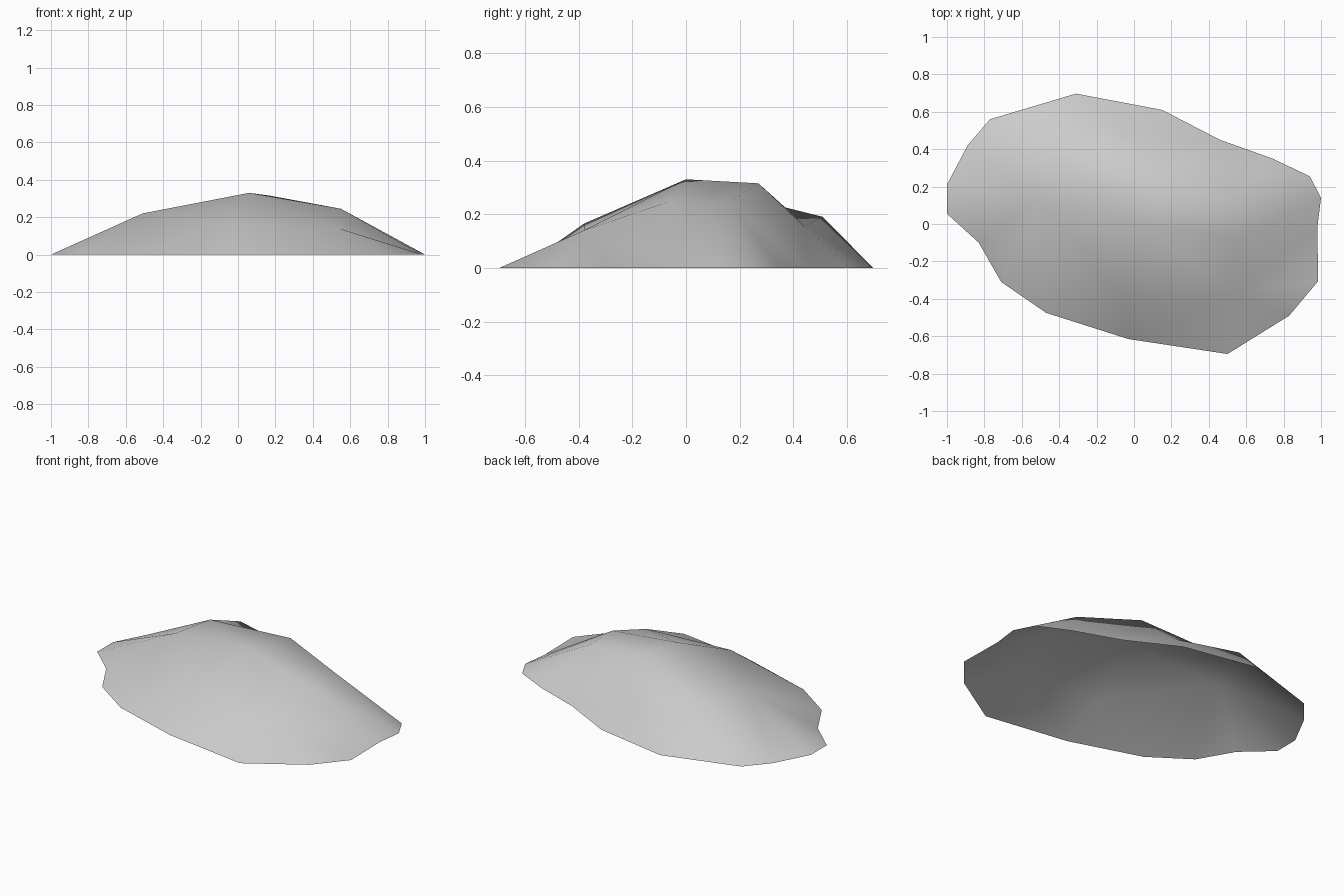
import bpy
import bmesh
from mathutils import Vector
from mathutils.geometry import delaunay_2d_cdt

default_cube = bpy.data.objects.get("Cube")
if default_cube:
    bpy.data.objects.remove(default_cube, do_unlink=True)


def make_material(name, colour):
    material = bpy.data.materials.new(name)
    material.use_nodes = True
    material.diffuse_color = colour
    shader = next(n for n in material.node_tree.nodes if n.type == "BSDF_PRINCIPLED")
    shader.inputs["Base Color"].default_value = colour
    shader.inputs["Roughness"].default_value = 0.8
    return material


# Ground outline of the rock, anticlockwise from its left end
outline = [
    (1, .14), (.94, .255), (.74, .35), (.46, .45), (.15, .61), (-.31, .697),
    (-.77, .56), (-.89, .42), (-1, .21), (-1, .055), (-.83, -.1), (-.71, -.31),
    (-.47, -.475), (-.03, -.615), (.5, -.695), (.83, -.49), (.985, -.305), (.98, -.02),
]

# Peaks and shoulders that shape the mound
peaks = {
    "summit": (.06, 0, .33),
    "back_summit": (.17, .27, .315),
    "left_shoulder": (.55, .16, .245),
    "left_front_shoulder": (.55, -.07, .245),
    "front_left_knee": (.54, -.38, .14),
    "front_knee": (-.04, -.38, .165),
    "right_shoulder": (-.51, .12, .22),
    "back_right_shoulder": (-.45, .37, .225),
    "back_shoulder": (-.34, .51, .19),
    "back_hollow": (.07, .44, .155),
}

# Ridge lines joining the peaks, and spurs running down to the outline
ridges = [
    ("front_left_knee", "left_front_shoulder"),
    ("left_front_shoulder", "summit"),
    ("summit", "back_summit"),
    ("back_summit", "left_shoulder"),
    ("left_shoulder", "left_front_shoulder"),
    ("summit", "front_knee"),
    ("front_knee", "front_left_knee"),
    ("summit", "right_shoulder"),
    ("front_knee", "right_shoulder"),
    ("right_shoulder", "back_right_shoulder"),
    ("back_right_shoulder", "back_shoulder"),
    ("back_summit", "back_right_shoulder"),
    ("back_summit", "back_hollow"),
    ("back_hollow", "back_shoulder"),
]
spurs = [
    ("left_front_shoulder", 0), ("left_shoulder", 1), ("back_hollow", 3),
    ("back_hollow", 4), ("back_shoulder", 5), ("right_shoulder", 9),
    ("front_knee", 13), ("front_left_knee", 17),
]

# Triangulate the plan, then lift every point to its height
count = len(outline)
index = {name: count + i for i, name in enumerate(peaks)}
points = [Vector((x, y, 0)) for x, y in outline]
points += [Vector(p) for p in peaks.values()]
edges = [(i, (i + 1) % count) for i in range(count)]
edges += [(index[a], index[b]) for a, b in ridges]
edges += [(index[name], foot) for name, foot in spurs]
plan, _, triangles, origins, _, _ = delaunay_2d_cdt(
    [p.xy for p in points], edges, [], 1, 1e-5)

bm = bmesh.new()
verts = []
for position, source in zip(plan, origins):
    height = points[source[0]].z if source else 0.15
    verts.append(bm.verts.new((position.x, position.y, height)))
for triangle in triangles:
    face = bm.faces.new([verts[i] for i in triangle])
    face.normal_update()
    if face.normal.z < 0:
        face.normal_flip()
    face.smooth = True

# Open-bottomed rock shell
mesh = bpy.data.meshes.new("rock_mound")
bm.to_mesh(mesh)
bm.free()
rock = bpy.data.objects.new("rock_mound", mesh)
bpy.context.collection.objects.link(rock)
mesh.materials.append(make_material("stone grey", (.6, .6, .6, 1)))
